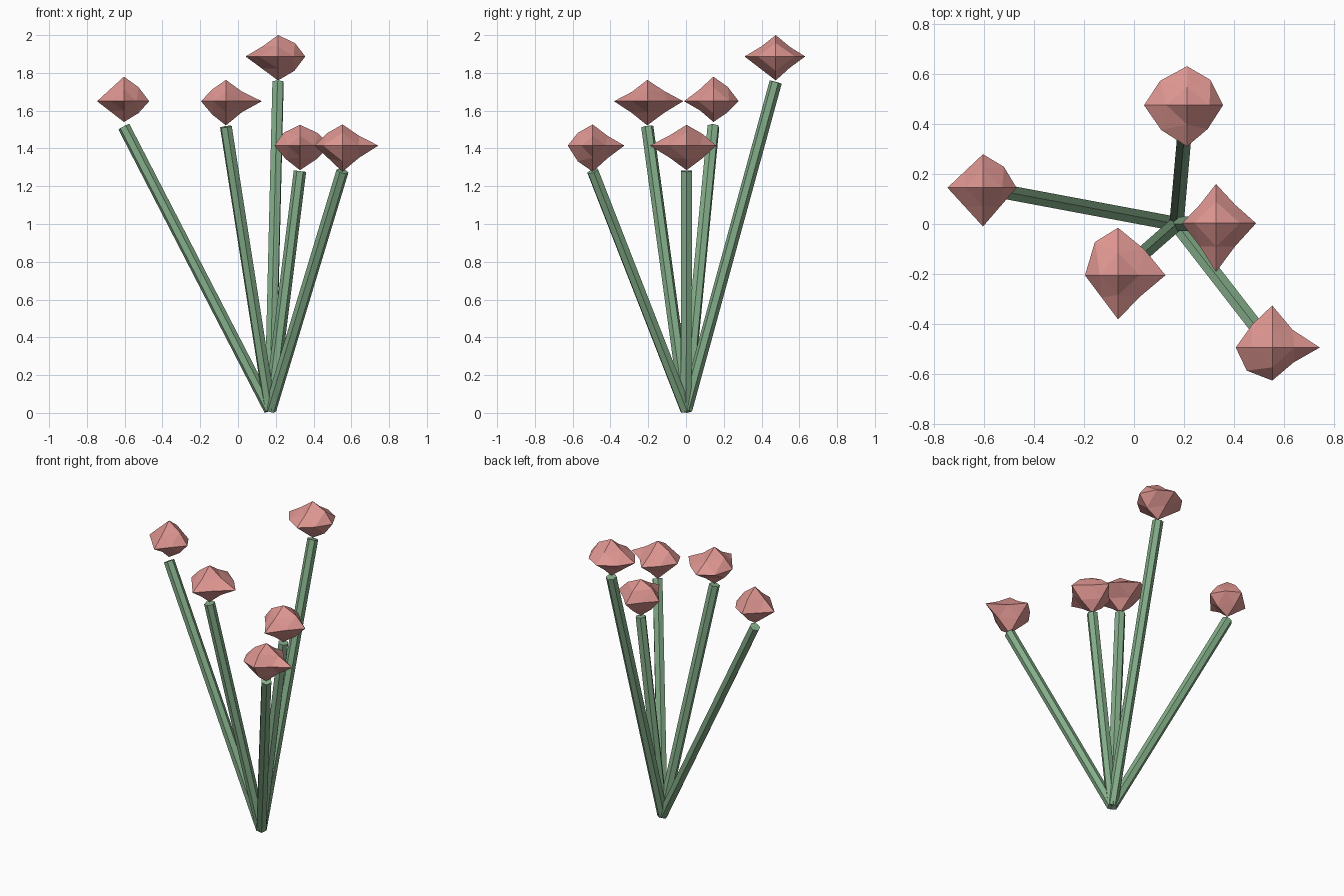
import bpy, bmesh
from mathutils import Vector

if "Cube" in bpy.data.objects:
    bpy.data.objects.remove(bpy.data.objects["Cube"])


def material(name, color):
    m = bpy.data.materials.new(name)
    m.diffuse_color = color
    m.use_nodes = True
    m.node_tree.nodes["Principled BSDF"].inputs["Base Color"].default_value = m.diffuse_color
    return m


GREEN = material("stem_green", (0.23, 0.42, 0.25, 1))
PINK = material("bloom_pink", (0.72, 0.30, 0.28, 1))
AXES = [Vector(v) for v in ((1, 0, 0), (0, 1, 0), (-1, 0, 0), (0, -1, 0), (0, 0, 1), (0, 0, -1))]


def finish(name, bm, mat):
    bmesh.ops.recalc_face_normals(bm, faces=bm.faces)
    me = bpy.data.meshes.new(name)
    bm.to_mesh(me)
    bm.free()
    me.materials.append(mat)
    ob = bpy.data.objects.new(name, me)
    bpy.context.collection.objects.link(ob)


# six-sided straight stem between two points
def stem(name, a, b, r=0.033):
    a, b = Vector(a), Vector(b)
    bm = bmesh.new()
    bmesh.ops.create_cone(bm, cap_ends=True, segments=6, radius1=r, radius2=r, depth=(b - a).length)
    rot = (b - a).to_track_quat('Z', 'Y')
    for v in bm.verts:
        v.co = rot @ v.co + (a + b) / 2
    finish(name, bm, GREEN)


# lumpy bloom: an octahedron split once, each edge midpoint pushed in or out
def bloom(name, centre, radii, equator, upper, lower):
    bm = bmesh.new()
    c = Vector(centre)
    tips = [bm.verts.new(c + d * r) for d, r in zip(AXES, radii)]

    def mid(i, j, f):
        return bm.verts.new(c + (tips[i].co + tips[j].co - 2 * c) * 0.5 * f)

    ring = [mid(i, (i + 1) % 4, equator[i]) for i in range(4)]
    for pole, factors in ((4, upper), (5, lower)):
        side = [mid(i, pole, factors[i]) for i in range(4)]
        for i in range(4):
            j = (i + 1) % 4
            for f in ((tips[i], ring[i], side[i]), (tips[j], side[j], ring[i]),
                      (tips[pole], side[i], side[j]), (ring[i], side[j], side[i])):
                bm.faces.new(f)
    finish(name, bm, PINK)


# centre, tip radii (+x +y -x -y +z -z), midpoint factors for equator, upper, lower
FLOWERS = {
    "left": ((-0.604, 0.145, 1.65), (.134, .134, .142, .155, .13, .11),
             (1.25, 1, 1, 1), (1.15, 1.15, 1, .95), (1.15, 1.1, 1, .9)),
    "middle": ((-0.064, -0.205, 1.65), (.19, .19, .132, .176, .113, .128),
               (1.1, 1.4, 1, .95), (.9, .95, 1.1, .9), (.9, .95, 1.1, .95)),
    "tall": ((0.212, 0.475, 1.887), (.144, .156, .172, .165, .113, .127),
             (1.3, 1.25, 1.2, 1.15), (1.25, .93, .95, .93), (1.2, .95, 1, 1)),
    "short": ((0.328, 0.003, 1.415), (.16, .157, .136, .195, .11, .13),
              (.95, .95, .95, .95), (1.2, 1.1, 1.25, .95), (1.1, 1.05, 1.1, .95)),
    "right": ((0.553, -0.494, 1.415), (.19, .168, .146, .132, .112, .138),
              (.85, 1.1, 1.4, .9), (.93, .93, 1.15, 1.2), (.93, .95, 1, 1.2)),
}
for key, (centre, radii, eq, up, low) in FLOWERS.items():
    x, y, z = centre
    stem(key + "_stem", (0.17, 0, 0.015), (x, y, z - 0.135))
    bloom(key + "_bloom", centre, radii, eq, up, low)
